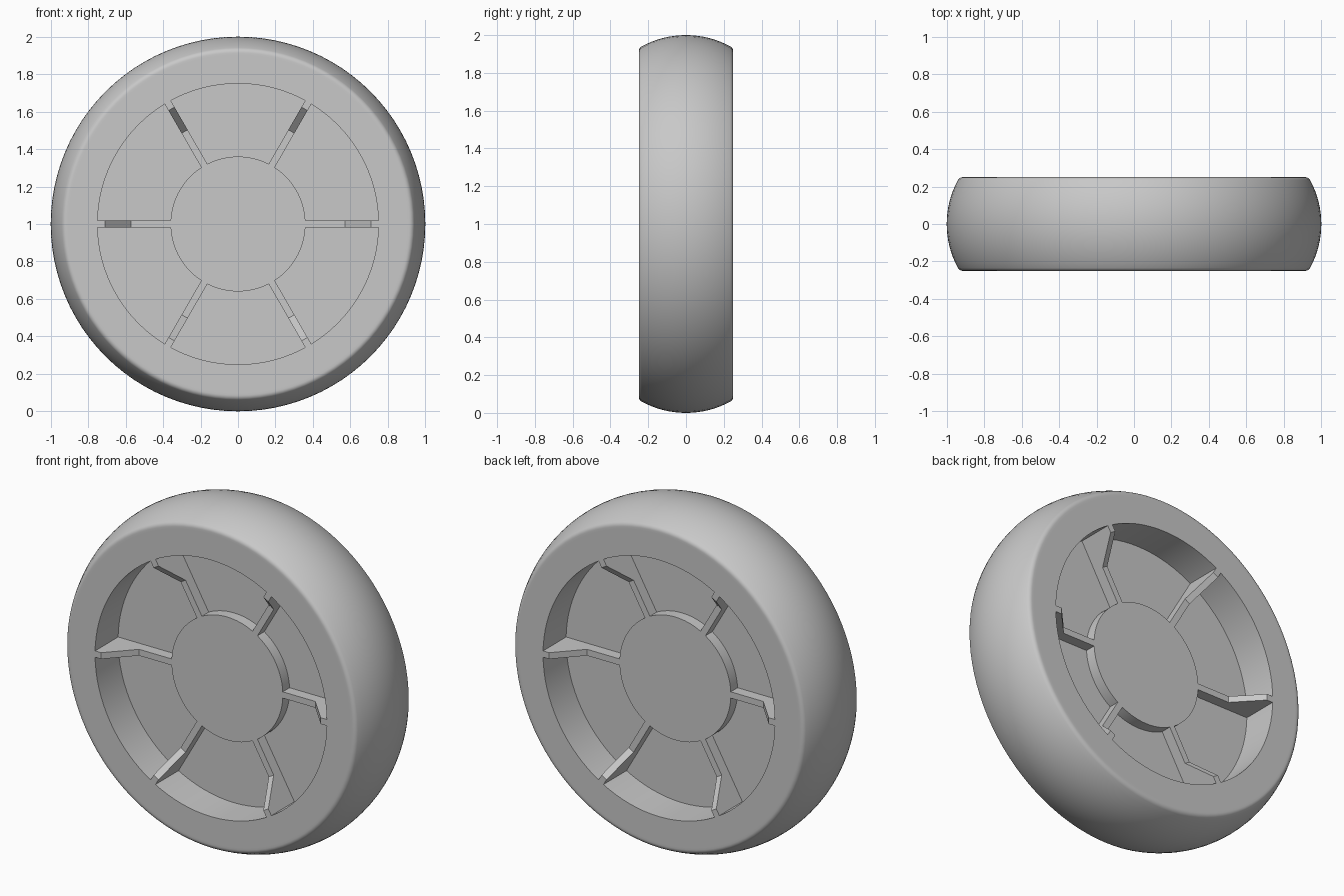
import bpy
import bmesh
from math import sin, cos, pi, asin, sqrt
from mathutils import Matrix, Vector

cube = bpy.data.objects.get("Cube")
if cube:
    bpy.data.objects.remove(cube, do_unlink=True)

FACE, HUB, FLOOR = 0.25, 0.10, 0.037      # half depths along y
HUB_R, POCKET_R = 0.36, 0.75
SEGMENTS = 96

grey = bpy.data.materials.new("plain grey")
grey.use_nodes = True
colour = (0.58, 0.58, 0.58, 1)
grey.diffuse_color = colour
grey.node_tree.nodes["Principled BSDF"].inputs["Base Color"].default_value = colour


def finish(bm, name):
    bmesh.ops.recalc_face_normals(bm, faces=bm.faces)
    bm.transform(Matrix.Translation((0, 0, 1)))
    mesh = bpy.data.meshes.new(name)
    bm.to_mesh(mesh)
    bm.free()
    obj = bpy.data.objects.new(name, mesh)
    bpy.context.collection.objects.link(obj)
    mesh.materials.append(grey)
    return obj


def smooth(obj):
    bpy.ops.object.select_all(action="DESELECT")
    obj.select_set(True)
    bpy.context.view_layer.objects.active = obj
    bpy.ops.object.shade_smooth_by_angle(angle=pi / 6)


def mirrored(half):
    """Front half of a (radius, depth) profile plus its copy at the back."""
    return [(r, -d) for r, d in half] + [(r, d) for r, d in reversed(half)]


def lathe(name, profile, closed):
    bm = bmesh.new()
    verts = [bm.verts.new((r, y, 0)) for r, y in profile]
    pairs = list(zip(verts, verts[1:]))
    if closed:
        pairs.append((verts[-1], verts[0]))
    edges = [bm.edges.new(p) for p in pairs]
    bmesh.ops.spin(bm, geom=verts + edges, cent=(0, 0, 0), axis=(0, 1, 0),
                   angle=2 * pi, steps=SEGMENTS)
    bmesh.ops.remove_doubles(bm, verts=bm.verts, dist=0.0005)
    obj = finish(bm, name)
    smooth(obj)
    return obj


# Tyre: flat sides, small shoulder fillet, crowned tread
crown_r, fillet = 0.49, 0.03
crown_c = 1 - crown_r
fillet_d = FACE - fillet
fillet_c = crown_c + sqrt((crown_r - fillet) ** 2 - fillet_d ** 2)
join = asin(fillet_d / (crown_r - fillet))
tyre = [(POCKET_R, FACE), (fillet_c - 0.012, FACE)]
for i in range(6):
    a = pi / 2 + (join - pi / 2) * i / 5
    tyre.append((fillet_c + fillet * cos(a), fillet_d + fillet * sin(a)))
for i in range(1, 8):
    a = join * (1 - i / 8)
    tyre.append((crown_c + crown_r * cos(a), crown_r * sin(a)))
tyre_profile = mirrored(tyre)
tyre_profile.insert(len(tyre), (1, 0))
lathe("tyre", tyre_profile, True)

# Hub: raised centre on a thin web
lathe("hub_and_web", mirrored([(0, HUB), (HUB_R, HUB), (HUB_R, FLOOR),
                               (POCKET_R + 0.005, FLOOR)]), False)

# Ribs: low at the hub, sloping up to the tyre face
rib_profile = mirrored([(HUB_R - 0.005, HUB), (0.57, HUB), (0.71, FACE),
                        (POCKET_R + 0.003, FACE)])
# reorder so the outline runs outward in front and inward at the back
rib_width = 0.037
for i in range(6):
    bm = bmesh.new()
    face = bm.faces.new([bm.verts.new((r, y, -rib_width / 2)) for r, y in rib_profile])
    new = bmesh.ops.extrude_face_region(bm, geom=[face])["geom"]
    bmesh.ops.translate(bm, vec=Vector((0, 0, rib_width)),
                        verts=[g for g in new if isinstance(g, bmesh.types.BMVert)])
    bm.transform(Matrix.Rotation(i * pi / 3, 4, "Y"))
    finish(bm, f"rib_{i + 1}")
